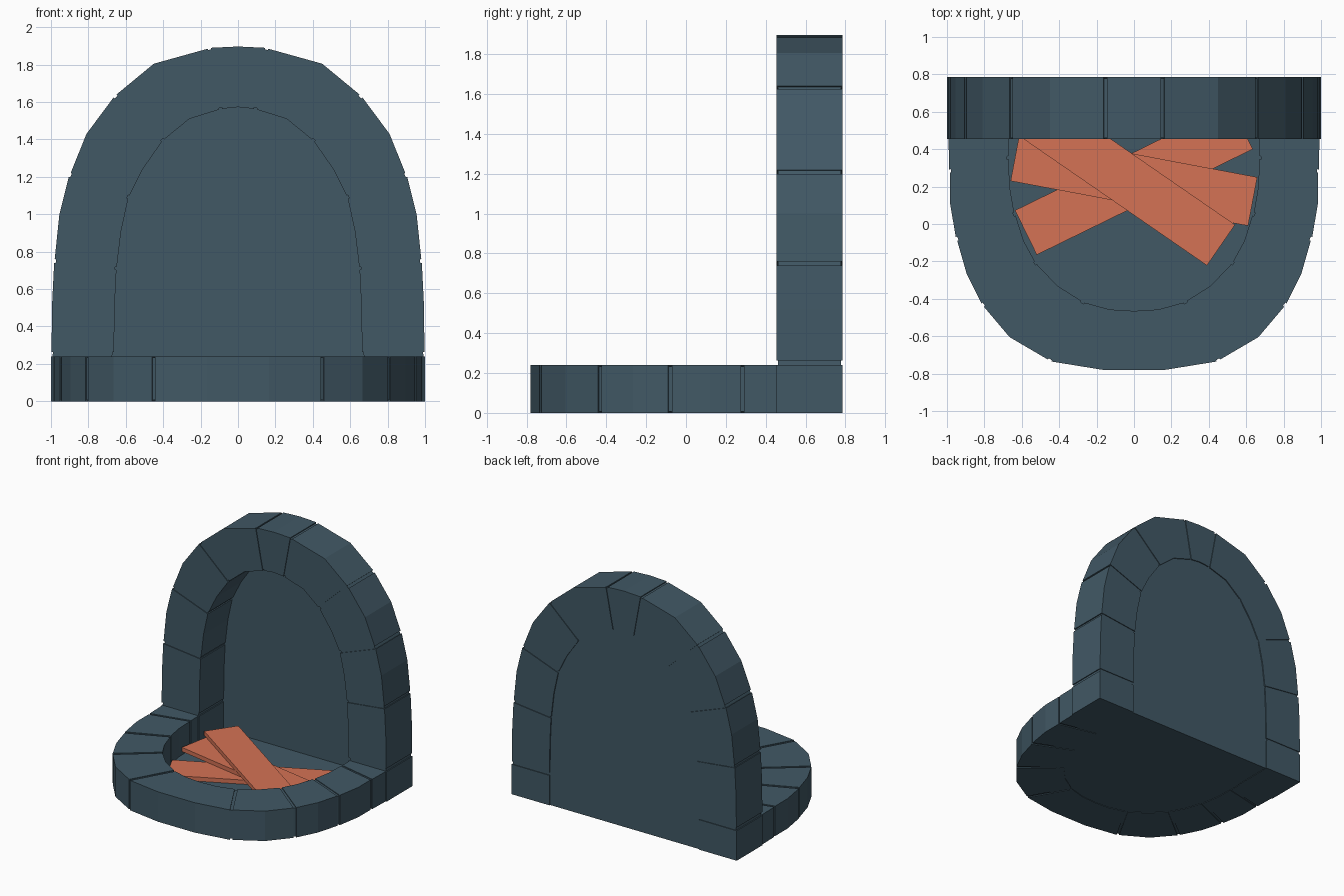
import bpy, bmesh, math
from mathutils import Vector

if "Cube" in bpy.data.objects:
    bpy.data.objects.remove(bpy.data.objects["Cube"])


def material(name, rgb):
    m = bpy.data.materials.new(name)
    m.diffuse_color = (*rgb, 1)
    m.use_nodes = True
    m.node_tree.nodes["Principled BSDF"].inputs["Base Color"].default_value = m.diffuse_color
    return m


STONE = material("slate_stone", (0.053, 0.098, 0.13))
WOOD = material("orange_wood", (0.66, 0.17, 0.091))


def prism(name, pts, lo, hi, upright, mat):
    """Extrude a 2D outline: upright = (x, z) swept along y, else (x, y) swept along z."""
    place = (lambda p, d: (p[0], d, p[1])) if upright else (lambda p, d: (p[0], p[1], d))
    bm = bmesh.new()
    a = [bm.verts.new(place(p, lo)) for p in pts]
    b = [bm.verts.new(place(p, hi)) for p in pts]
    bm.faces.new(a)
    bm.faces.new(b)
    n = len(pts)
    for i in range(n):
        j = (i + 1) % n
        bm.faces.new((a[i], a[j], b[j], b[i]))
    bmesh.ops.recalc_face_normals(bm, faces=bm.faces[:])
    me = bpy.data.meshes.new(name)
    bm.to_mesh(me)
    bm.free()
    me.materials.append(mat)
    ob = bpy.data.objects.new(name, me)
    bpy.context.collection.objects.link(ob)
    return ob


def mortar_quad(o1, i1, o2, i2, inset=0.008):
    """Joint between two stones, pulled in slightly at both ends."""
    def pull(p, q):
        p, q = Vector(p), Vector(q)
        return tuple(p + (q - p).normalized() * inset)
    return [pull(o1, i1), pull(o2, i2), pull(i2, o2), pull(i1, o1)]


def ring(name, stones, cap, lo, hi, upright):
    """Mirrored chain of stones (outer edge, inner edge) closed by a central stone."""
    flip = lambda pts, s: [(s * x, y) for x, y in pts]
    for s, side in ((1, "right"), (-1, "left")):
        for k, (o, i) in enumerate(stones):
            prism(f"{name}_stone_{side}_{k + 1}", flip(o + i[::-1], s), lo, hi, upright, STONE)
            no, ni = stones[k + 1] if k + 1 < len(stones) else cap
            q = mortar_quad(o[-1], i[-1], no[0], ni[0])
            m_lo, m_hi = (lo + 0.006, hi - 0.006)
            prism(f"{name}_mortar_{side}_{k + 1}", flip(q, s), m_lo, m_hi, upright, STONE)
    o, i = cap
    o = o + flip([p for p in o if p[0] > 0], -1)[::-1]
    i = i + flip([p for p in i if p[0] > 0], -1)[::-1]
    prism(f"{name}_centre_stone", o + i[::-1], lo, hi, upright, STONE)


# Upright arch (x, z)
arch = [
    ([(1, 0), (1, .24)], [(.665, 0), (.665, .24)]),
    ([(.997, .264), (.994, .52), (.983, .74)], [(.663, .264), (.66, .5), (.65, .703)]),
    ([(.98, .76), (.955, 1.0), (.905, 1.2)], [(.648, .72), (.625, .91), (.587, 1.083)]),
    ([(.895, 1.22), (.81, 1.43), (.665, 1.625)], [(.58, 1.1), (.51, 1.24), (.407, 1.388)]),
    ([(.65, 1.64), (.45, 1.805), (.162, 1.885)], [(.395, 1.4), (.26, 1.51), (.1, 1.56)]),
]
arch_cap = ([(.145, 1.89), (0, 1.897)], [(.085, 1.564), (0, 1.573)])
ring("arch", arch, arch_cap, .455, .785, True)

# Hearth kerb (x, y)
kerb = [
    ([(.992, .46), (.988, .292)], [(.672, .46), (.672, .363)]),
    ([(.985, .275), (.985, .12), (.953, -.07)], [(.67, .347), (.665, .2), (.641, .063)]),
    ([(.945, -.09), (.895, -.265), (.815, -.425)], [(.633, .045), (.59, -.09), (.53, -.2)]),
    ([(.803, -.442), (.665, -.605), (.46, -.725)], [(.52, -.215), (.41, -.33), (.283, -.41)]),
]
kerb_cap = ([(.443, -.735), (.165, -.78)], [(.265, -.42), (.13, -.457), (0, -.465)])
ring("hearth", kerb, kerb_cap, 0, .24, False)


# Thin back panel and floor follow the middle of the stones
def middle(stones, cap):
    half = []
    for o, i in stones + [cap]:
        for a, b in ((o[0], i[0]), (o[-1], i[-1])):
            half.append(((a[0] + b[0]) / 2, (a[1] + b[1]) / 2))
    half = [p for p in half if p[0] > 0.1]
    return half + [(-x, y) for x, y in half[::-1]]


prism("back_panel", middle(arch, arch_cap), .765, .777, True, STONE)
floor = middle(kerb, kerb_cap)
floor = [(floor[0][0], .775)] + floor + [(-floor[0][0], .775)]
prism("hearth_floor", floor, .004, .012, False, STONE)

# Crossed planks, stacked: two corners of the front long edge
planks = [((-.52, -.165), (.635, .4)), ((-.66, .23), (.61, -.01)), ((-.645, .492), (.39, -.222))]
for k, (p, q) in enumerate(planks):
    p, q = Vector(p), Vector(q)
    d = (q - p).normalized()
    w = Vector((-d.y, d.x)) * .265
    z = .012 + k * .034
    prism(f"plank_{k + 1}", [tuple(v) for v in (p, q, q + w, p + w)], z, z + .033, False, WOOD)
